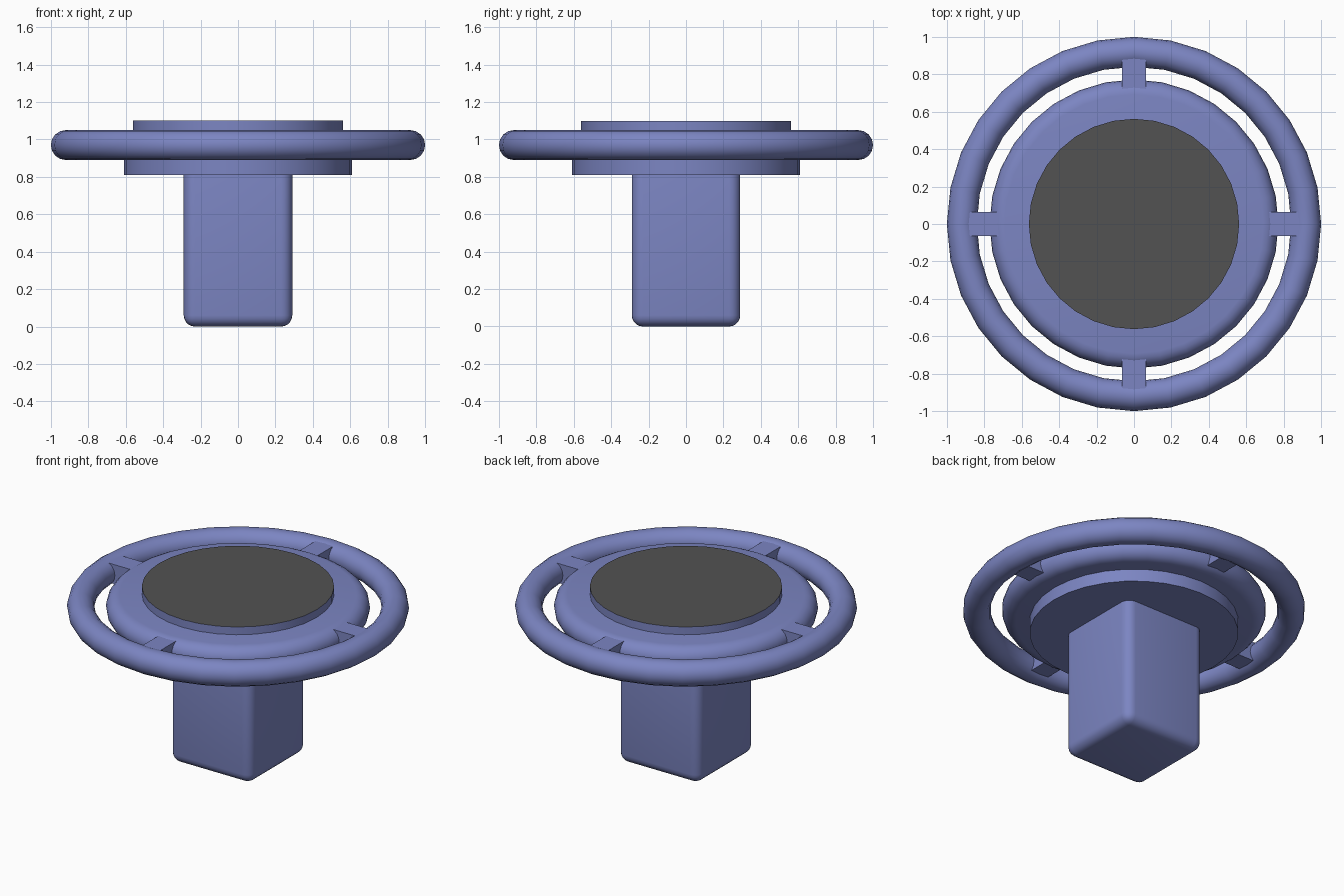
import bpy, bmesh, math
from math import sin, cos, pi, radians

if "Cube" in bpy.data.objects:
    bpy.data.objects.remove(bpy.data.objects["Cube"])


def material(name, rgb):
    m = bpy.data.materials.new(name)
    m.diffuse_color = (*rgb, 1)
    m.use_nodes = True
    m.node_tree.nodes["Principled BSDF"].inputs["Base Color"].default_value = m.diffuse_color
    return m


BLUE = material("blue", (0.2, 0.235, 0.54))
DARK = material("dark_grey", (0.085, 0.085, 0.085))


def finish(name, bm):
    bmesh.ops.recalc_face_normals(bm, faces=bm.faces)
    me = bpy.data.meshes.new(name)
    bm.to_mesh(me)
    bm.free()
    ob = bpy.data.objects.new(name, me)
    bpy.context.collection.objects.link(ob)
    me.materials.append(BLUE)
    bpy.ops.object.select_all(action='DESELECT')
    ob.select_set(True)
    bpy.context.view_layer.objects.active = ob
    bpy.ops.object.shade_smooth_by_angle(angle=radians(40))
    return ob


def lathe(name, profile, closed=False, steps=32):
    """Spin an (r, z) profile around the z axis."""
    bm = bmesh.new()
    vs = [bm.verts.new((r, 0, z)) for r, z in profile]
    es = [bm.edges.new(p) for p in zip(vs, vs[1:])]
    if closed:
        es.append(bm.edges.new((vs[-1], vs[0])))
    bmesh.ops.spin(bm, geom=vs + es, cent=(0, 0, 0), axis=(0, 0, 1),
                   angle=2 * pi, steps=steps)
    bmesh.ops.remove_doubles(bm, verts=bm.verts, dist=1e-4)
    return finish(name, bm)


def box(name, lo, hi, bevel=0, angle=0):
    bm = bmesh.new()
    bmesh.ops.create_cube(bm, size=1)
    for v in bm.verts:
        v.co = [lo[i] + (v.co[i] + 0.5) * (hi[i] - lo[i]) for i in range(3)]
    if bevel:
        bmesh.ops.bevel(bm, geom=bm.edges[:], offset=bevel, segments=5,
                        profile=0.5, affect='EDGES')
    ob = finish(name, bm)
    ob.rotation_euler.z = angle
    return ob


def arc(r, z, rad, a0, a1, n):
    return [(r + rad * cos(a0 + (a1 - a0) * i / n),
             z + rad * sin(a0 + (a1 - a0) * i / n)) for i in range(n + 1)]


# Outer ring and rounded inner plate
lathe("outer_ring", arc(0.92, 0.97, 0.08, 0, 2 * pi, 16)[:-1], closed=True)
lathe("inner_plate", [(0, 0.89)] + arc(0.692, 0.97, 0.08, -pi / 2, pi / 2, 10)
      + [(0, 1.05)])

# Lower flange and raised top disc with a dark cap
lathe("lower_flange", [(0, 0.81), (0.61, 0.81), (0.61, 0.92), (0, 0.92)])
top = lathe("top_disc", [(0, 1.02), (0.562, 1.02), (0.562, 1.1), (0, 1.1)])
top.data.materials.append(DARK)
for p in top.data.polygons:
    if p.normal.z > 0.9:
        p.material_index = 1

# Spokes joining plate and ring
for i in range(4):
    box(f"spoke_{i + 1}", (0.70, -0.063, 0.915), (0.91, 0.063, 1.04),
        angle=i * pi / 2)

# Square post with rounded edges
box("post", (-0.29, -0.29, 0), (0.29, 0.29, 0.9), bevel=0.06)
